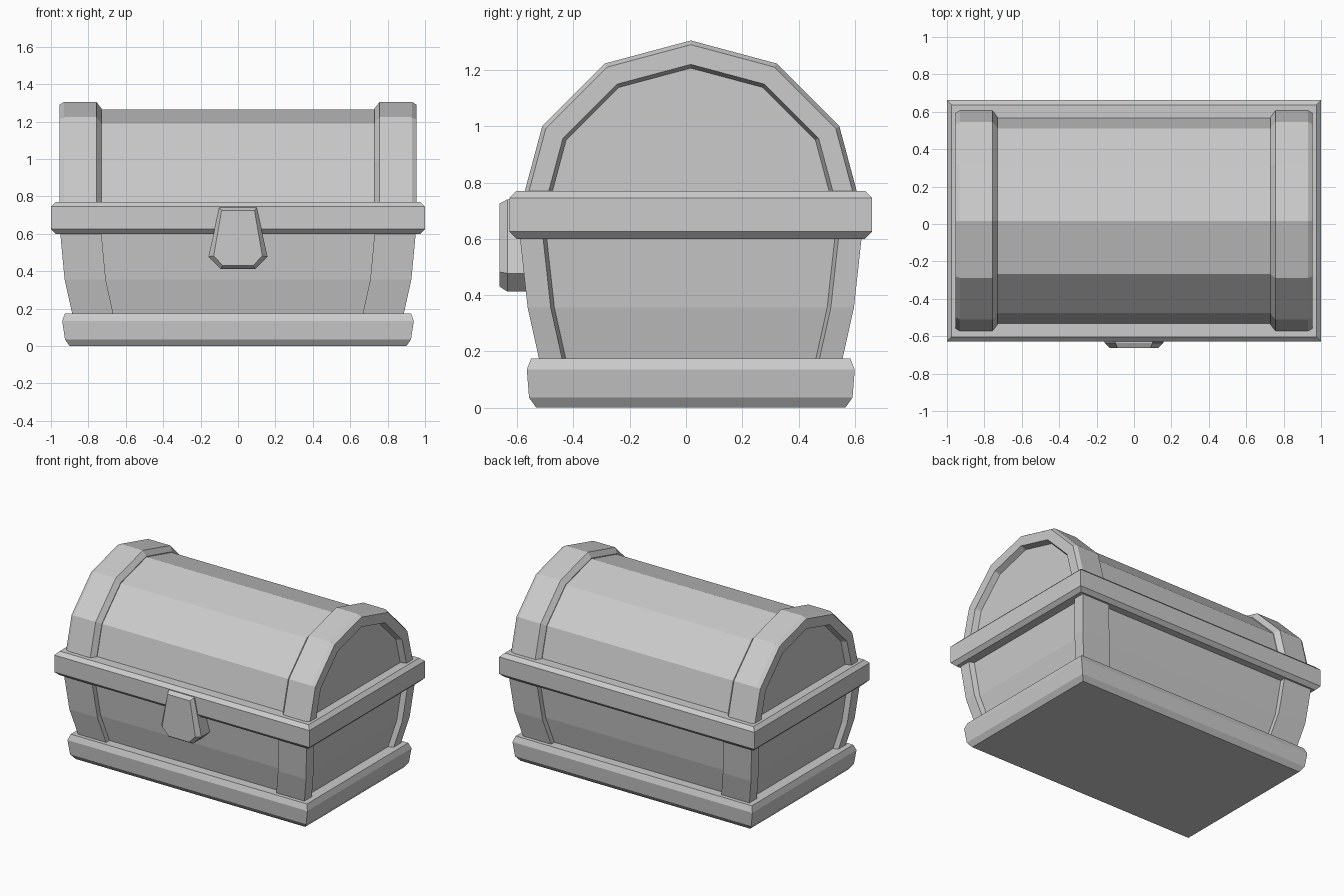
import bpy, bmesh, math

if "Cube" in bpy.data.objects:
    bpy.data.objects.remove(bpy.data.objects["Cube"], do_unlink=True)

MID_Y = 0.017      # depth centre of the chest, shifted back by the latch
HINGE_Z = 0.695    # centre height of the lid arch
ANGLES = [math.radians(30 * i) for i in range(7)]

grey = bpy.data.materials.new("light grey")
grey.use_nodes = True
colour = (0.6, 0.6, 0.6, 1)
grey.diffuse_color = colour
grey.node_tree.nodes["Principled BSDF"].inputs["Base Color"].default_value = colour


def loft(name, rings):
    """Skin a solid through rings of matching points and cap both ends."""
    bm = bmesh.new()
    rows = [[bm.verts.new(p) for p in ring] for ring in rings]
    for a, b in zip(rows, rows[1:]):
        for i in range(len(a)):
            j = (i + 1) % len(a)
            bm.faces.new((a[i], a[j], b[j], b[i]))
    bm.faces.new(rows[0])
    bm.faces.new(rows[-1])
    bmesh.ops.recalc_face_normals(bm, faces=bm.faces)
    mesh = bpy.data.meshes.new(name)
    bm.to_mesh(mesh)
    bm.free()
    mesh.materials.append(grey)
    obj = bpy.data.objects.new(name, mesh)
    bpy.context.collection.objects.link(obj)
    return obj


def stacked_box(name, levels):
    """Box lofted upward from (half width, half depth, height) levels."""
    corners = [(-1, -1), (1, -1), (1, 1), (-1, 1)]
    return loft(name, [[(sx * w, MID_Y + sy * d, z) for sx, sy in corners]
                       for w, d, z in levels])


def arch_point(x, r, a):
    return (x, MID_Y + r * math.cos(a), HINGE_Z + r * math.sin(a))


# Base plinth and rim, both with chamfered edges
stacked_box("base", [(0.90, 0.55, 0), (0.925, 0.575, 0.035),
                     (0.94, 0.583, 0.135), (0.925, 0.567, 0.175)])
stacked_box("rim", [(0.975, 0.62, 0.60), (1, 0.645, 0.625),
                    (1, 0.645, 0.745), (0.975, 0.62, 0.77)])

# Tapered body: (height, width inset, depth inset)
taper = [(0.1, 0.085, 0.09), (0.175, 0.063, 0.067), (0.355, 0.023, 0.027),
         (0.6, 0, 0), (0.69, 0, 0)]
stacked_box("body", [(0.915 - dx, 0.57 - dy, z) for z, dx, dy in taper])

# Corner posts following the taper
post = [(0.73, 0.5), (0.73, 0.607), (0.95, 0.607), (0.955, 0.525),
        (0.91, 0.51), (0.91, 0.5)]
post[3] = (0.95, 0.525)
for side, sx in (("left", 1), ("right", -1)):
    for end, sy in (("front", -1), ("back", 1)):
        loft(f"{end}_{side}_post",
             [[(sx * (x - dx), MID_Y + sy * (y - dy), z) for x, y in post]
              for z, dx, dy in taper])

# Faceted barrel lid
loft("lid", [[arch_point(x, 0.57, a) for a in ANGLES] for x in (-0.915, 0.915)])

# Lid straps with chamfered edges and a recessed end
strap = [(0.73, 0.56), (0.73, 0.575), (0.757, 0.61), (0.93, 0.61),
         (0.955, 0.595), (0.955, 0.525), (0.91, 0.51)]
for side, sx in (("left", 1), ("right", -1)):
    loft(f"{side}_lid_strap",
         [[arch_point(sx * x, r, a) for x, r in strap] for a in ANGLES])

# Latch plate with a bevelled front
half = [(0.1, 0.74), (0.158, 0.477), (0.092, 0.412)]
inner = [(0.088, 0.725), (0.13, 0.482), (0.081, 0.43)]


def latch_ring(points, y):
    full = points + [(-x, z) for x, z in reversed(points)]
    return [(x, y, z) for x, z in full]


loft("latch", [latch_ring(half, -0.5), latch_ring(half, -0.635),
               latch_ring(inner, -0.663)])
